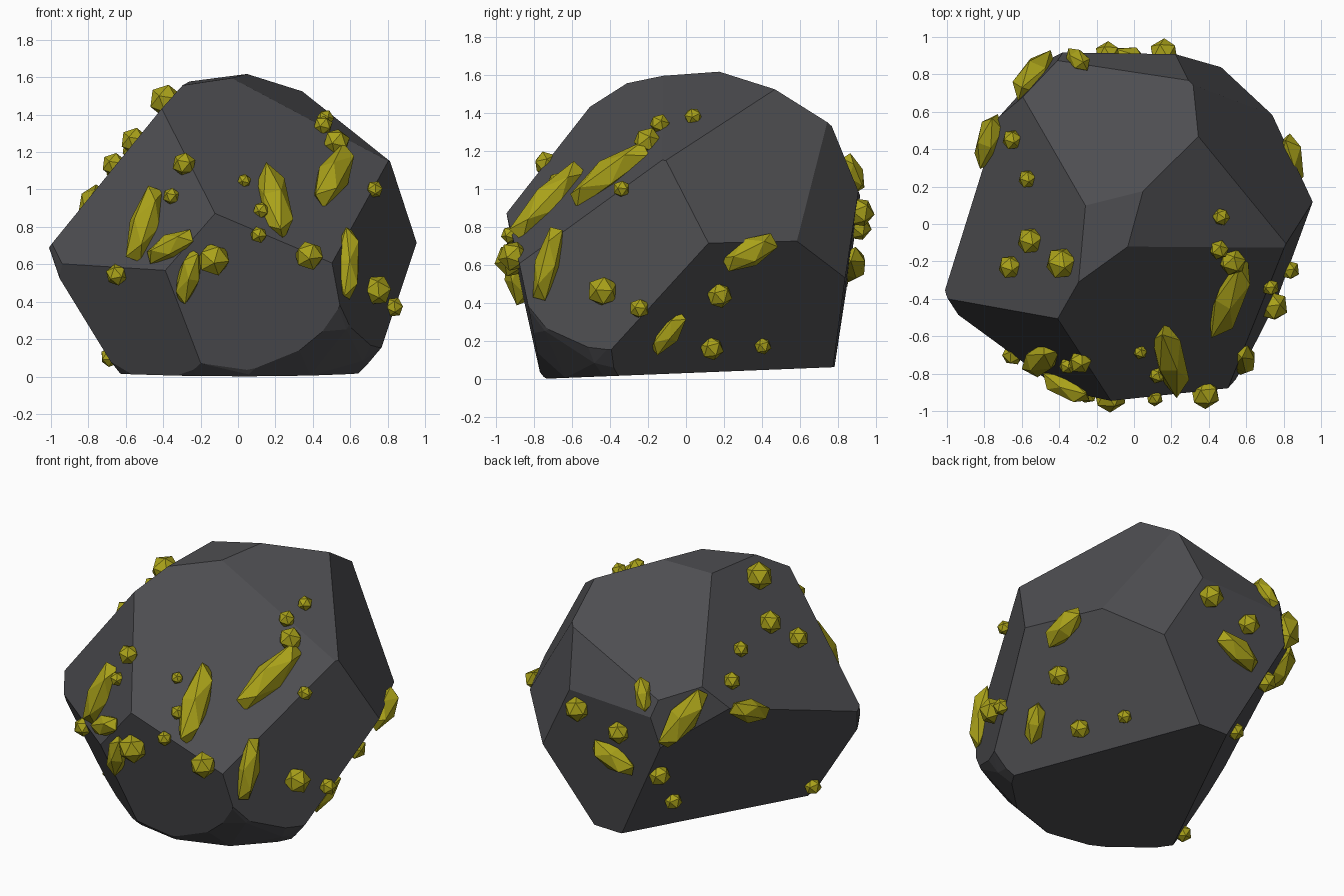
import bpy, bmesh
from mathutils import Vector, Matrix
from mathutils.bvhtree import BVHTree

if "Cube" in bpy.data.objects:
    bpy.data.objects.remove(bpy.data.objects["Cube"])


def material(name, color):
    m = bpy.data.materials.new(name)
    m.diffuse_color = (*color, 1)
    m.use_nodes = True
    m.node_tree.nodes["Principled BSDF"].inputs["Base Color"].default_value = m.diffuse_color
    return m


stone = material("dark_stone", (0.075, 0.075, 0.082))
ore = material("yellow_ore", (0.40, 0.36, 0.01))


def add_object(name, bm, mat):
    mesh = bpy.data.meshes.new(name)
    bm.to_mesh(mesh)
    mesh.materials.append(mat)
    ob = bpy.data.objects.new(name, mesh)
    bpy.context.collection.objects.link(ob)
    return ob


# Boulder: a ball chopped by flat planes (outward normal, point on plane)
PLANES = [
    ((-.764, .037, .627), (-1, -.32, .70)),    # upper left
    ((-.28, .60, 1), (.07, .24, 1.585)),       # top back
    ((.53, -.218, 1), (.07, .24, 1.62)),       # top right
    ((-.12, -.04, 1), (-.29, 0, 1.57)),        # crown
    ((.525, -.935, 1), (-.41, -.51, 1.43)),    # upper front
    ((-.38, -.54, .23), (-.41, -.51, 1.42)),   # front left
    ((.02, -.97, -.20), (-.08, -.94, .85)),    # lower front
    ((-.073, -.0956, -.0495), (-.67, -.69, .60)),  # lower front left
    ((-.90, .45, -.53), (-1, -.32, .70)),      # lower back left
    ((-.70, .70, .10), (-.47, .83, .95)),      # back left corner
    ((.418, -.194, .037), (.82, -.10, 1.10)),  # front right
    ((.085, .041, -.066), (.90, 0, .57)),      # lower right
    ((.42, .19, .235), (.40, .40, 1.48)),      # upper right
    ((.149, .198, .05), (.58, .71, .70)),      # back right
    ((.02, .985, -.14), (0, .91, .97)),        # back
    ((0, .93, .38), (0, .915, .97)),           # back brow
    ((0, .04, -1), (0, -.76, 0)),              # underside
]
rock = bmesh.new()
bmesh.ops.create_icosphere(rock, subdivisions=3, radius=1.09,
                           matrix=Matrix.Translation((0, 0, .8)))
for normal, point in PLANES:
    cut = bmesh.ops.bisect_plane(rock, geom=rock.verts[:] + rock.edges[:] + rock.faces[:],
                                 plane_co=point, plane_no=Vector(normal).normalized(),
                                 clear_outer=True)
    rim = [e for e in cut["geom_cut"] if isinstance(e, bmesh.types.BMEdge)]
    bmesh.ops.edgeloop_fill(rock, edges=rim)
bmesh.ops.remove_doubles(rock, verts=rock.verts[:], dist=.015)
bmesh.ops.recalc_face_normals(rock, faces=rock.faces[:])
surface = BVHTree.FromBMesh(rock)
add_object("boulder", rock, stone)

# Each view: horizontal axis, vertical axis, looking direction
X, Y, Z = Vector((1, 0, 0)), Vector((0, 1, 0)), Vector((0, 0, 1))
VIEWS = {"front": (X, Z, Y), "back": (X, Z, -Y), "right": (Y, Z, -X),
         "left": (Y, Z, X), "top": (X, Y, -Z)}


def land(view, u, v):
    h, w, look = VIEWS[view]
    hit, normal, _, _ = surface.ray_cast(h * u + w * v - look * 4, look)
    if hit is None:
        hit, normal, _, _ = surface.find_nearest(h * u + w * v)
    return hit, normal


def crystal(name, centre, axis, half_length, radius, blunt=False):
    bm = bmesh.new()
    bmesh.ops.create_icosphere(bm, subdivisions=1, radius=1)
    if blunt:   # turn an edge, not a point, to the end of the crystal
        bm.edges.ensure_lookup_table()
        a, b = bm.edges[0].verts
        spin = (a.co + b.co).rotation_difference(Z).to_matrix()
        bmesh.ops.transform(bm, matrix=spin, verts=bm.verts[:])
        half_length /= .85
    rot = axis.to_track_quat('Z', 'Y').to_matrix().to_4x4()
    size = Matrix.Diagonal((radius, radius, half_length, 1))
    bmesh.ops.transform(bm, matrix=Matrix.Translation(centre) @ rot @ size, verts=bm.verts[:])
    add_object(name, bm, ore)


# Round nuggets: position in the view and radius
NUGGETS = {
    "front": [(-.28, 1.13, .065), (-.35, .96, .047), (.03, 1.04, .039), (.12, .88, .047),
              (.11, .76, .047), (.38, .65, .082), (-.13, .63, .092), (-.64, .55, .06),
              (.72, 1.0, .047), (.52, 1.24, .075)],
    "right": [(-.43, .46, .084), (-.24, .37, .055), (.17, .45, .07), (.13, .17, .065),
              (.40, .18, .047)],
    "top": [(-.37, -.21, .09), (-.54, -.09, .075), (-.65, -.23, .067), (-.56, .24, .052),
            (-.64, .45, .057), (.46, .04, .049), (.45, -.13, .054)],
    "back": [(.16, .88, .08), (-.14, .80, .072), (-.35, .54, .07), (-.30, .27, .057)],
    "left": [(-.36, .11, .055)],
}
for view, rows in NUGGETS.items():
    for i, (u, v, r) in enumerate(rows):
        hit, n = land(view, u, v)
        crystal(f"{view}_nugget_{i + 1}", hit + n * r * .25, n, r, r)

# Long crystals: the two ends in the view, then radius
SHARDS = {
    "front": [(-.55, .62, -.43, 1.0, .085), (-.47, .63, -.24, .75, .07),
              (-.30, .40, -.23, .67, .065), (.57, .42, .58, .79, .07)],
    "top": [(.23, -.89, .15, -.54, .09), (.43, -.58, .58, -.20, .09)],
    "right": [(-.17, .15, -.02, .34, .06), (.20, .61, .46, .74, .08)],
    "back": [(-.34, .99, -.26, 1.17, .055), (-.22, .55, .06, .66, .08)],
    "left": [(.30, .88, .57, 1.0, .075), (.68, 1.11, .88, .79, .09)],
}
for view, rows in SHARDS.items():
    h, w, look = VIEWS[view]
    for i, (u0, v0, u1, v1, r) in enumerate(rows):
        hit, n = land(view, (u0 + u1) / 2, (v0 + v1) / 2)
        t = h * (u1 - u0) + w * (v1 - v0)
        t -= look * (t.dot(n) / look.dot(n))   # lay it along the surface
        crystal(f"{view}_shard_{i + 1}", hit + n * r * .2, t,
                min(t.length, .5) / 2, r, blunt=True)
